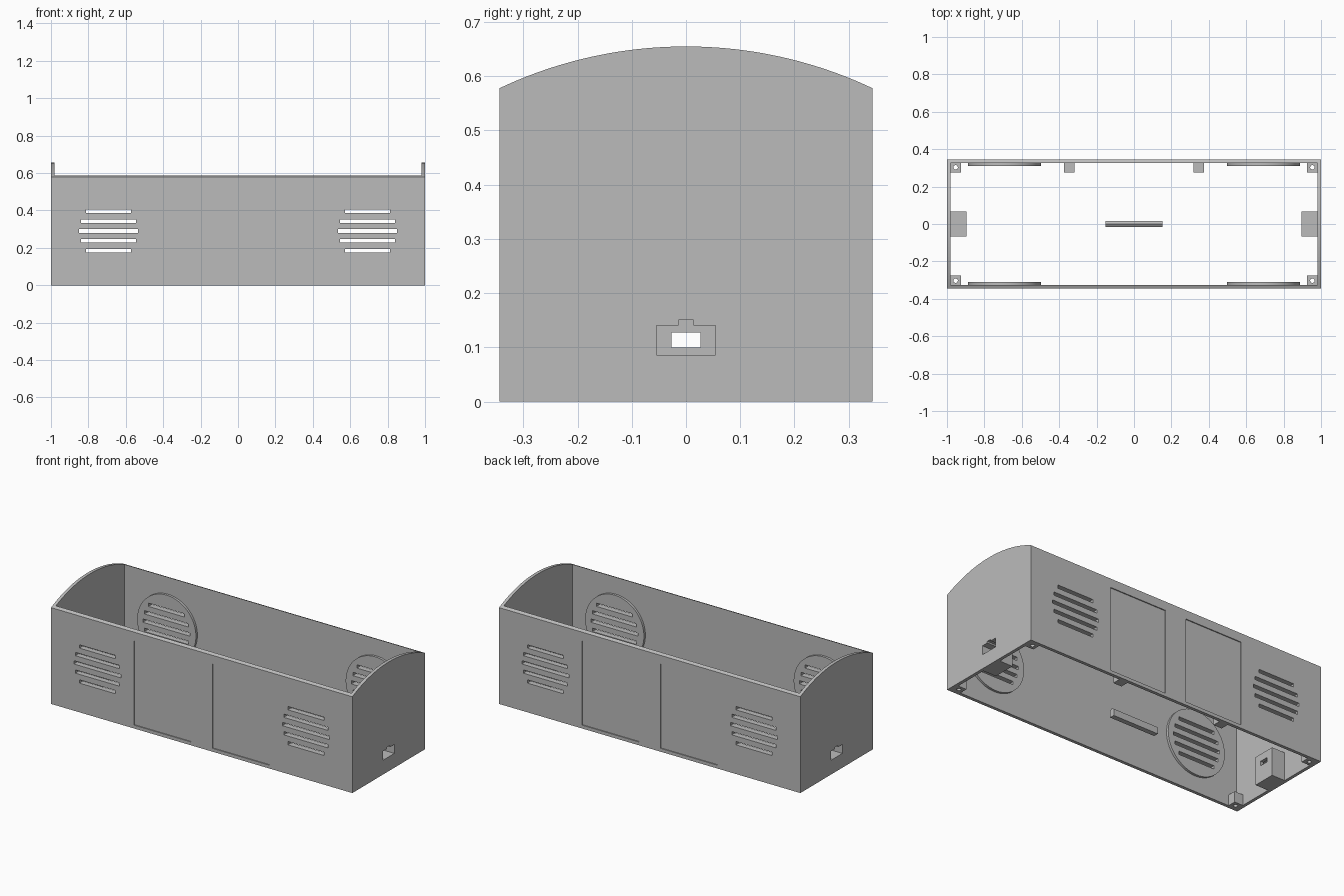
import bpy, bmesh, math
from mathutils import Matrix, Vector

if "Cube" in bpy.data.objects:
    bpy.data.objects.remove(bpy.data.objects["Cube"])

WALL = 0.019
HX, HY = 1.0, 0.344          # outer half length and half depth
EAVE, PEAK = 0.578, 0.655    # arch ends and crown

grey = bpy.data.materials.new("plain_grey")
grey.diffuse_color = (0.5, 0.5, 0.5, 1)
grey.use_nodes = True
grey.node_tree.nodes["Principled BSDF"].inputs["Base Color"].default_value = grey.diffuse_color


def finish(name, bm):
    bmesh.ops.recalc_face_normals(bm, faces=bm.faces)
    me = bpy.data.meshes.new(name)
    bm.to_mesh(me)
    bm.free()
    me.materials.append(grey)
    ob = bpy.data.objects.new(name, me)
    bpy.context.collection.objects.link(ob)
    return ob


def add_box(bm, x0, x1, y0, y1, z0, z1):
    size = Matrix.Diagonal((x1 - x0, y1 - y0, z1 - z0, 1))
    mid = Matrix.Translation(((x0 + x1) / 2, (y0 + y1) / 2, (z0 + z1) / 2))
    bmesh.ops.create_cube(bm, size=1, matrix=mid @ size)


def boxes(name, *dims):
    bm = bmesh.new()
    for d in dims:
        add_box(bm, *d)
    return finish(name, bm)


def prism_x(name, profile, x0, x1):
    """Extrude a closed (y, z) profile along x."""
    bm = bmesh.new()
    face = bm.faces.new([bm.verts.new((x0, y, z)) for y, z in profile])
    ext = bmesh.ops.extrude_face_region(bm, geom=[face])["geom"]
    bmesh.ops.translate(bm, vec=Vector((x1 - x0, 0, 0)),
                        verts=[v for v in ext if isinstance(v, bmesh.types.BMVert)])
    return finish(name, bm)


def cylinder(name, loc, radius, depth, axis, segs):
    bm = bmesh.new()
    rot = Matrix.Rotation(math.pi / 2, 4, "X") if axis == "Y" else Matrix()
    bmesh.ops.create_cone(bm, cap_ends=True, segments=segs, radius1=radius, radius2=radius,
                          depth=depth, matrix=Matrix.Translation(loc) @ rot)
    return finish(name, bm)


def cut(ob, *cutters):
    bpy.context.view_layer.objects.active = ob
    for c in cutters:
        mod = ob.modifiers.new("cut", "BOOLEAN")
        mod.operation, mod.solver, mod.object = "DIFFERENCE", "EXACT", c
        bpy.ops.object.modifier_apply(modifier=mod.name)


def smooth(ob):
    bpy.ops.object.select_all(action="DESELECT")
    ob.select_set(True)
    bpy.context.view_layer.objects.active = ob
    bpy.ops.object.shade_smooth_by_angle(angle=math.radians(30))


# Cutters: cavity, grille slots, shallow wall panels, end ports
cavity = boxes("cavity_cutter", (-HX + WALL, HX - WALL, -HY + WALL, HY - WALL, -1, 2))
GX, GZ = 0.692, 0.29
slots = boxes("slot_cutter", *[
    (s * GX - w, s * GX + w, -1, 1, GZ + r * 0.0525 - 0.01, GZ + r * 0.0525 + 0.01)
    for s in (-1, 1) for r, w in ((-2, .12), (-1, .147), (0, .157), (1, .147), (2, .12))])
P = 0.006
panels = boxes("panel_cutter", *[
    (x, x + 0.38, min(a, b), max(a, b), 0.02, 0.525)
    for x in (-0.45, 0.07) for a, b in ((-HY - 0.1, -HY + P), (HY + 0.1, HY - P))])
port_profile = [(-.054, .086), (.054, .086), (.054, .14), (.014, .14),
                (.014, .15), (-.014, .15), (-.014, .14), (-.054, .14)]
ports = [prism_x("port_cutter", port_profile, *r) for r in ((0.915, 1.1), (-1.1, -0.915))]
port_holes = boxes("port_hole_cutter", (-1.2, 1.2, -.027, .027, .1, .127))

# Shell: arched section run along the length, open top and bottom
R = (HY ** 2 + (PEAK - EAVE) ** 2) / (2 * (PEAK - EAVE))
a = math.asin(HY / R)
N = 40
arch = [(R * math.sin(a - 2 * a * i / N), PEAK - R + R * math.cos(a - 2 * a * i / N))
        for i in range(N + 1)]
shell = prism_x("arched_shell", [(-HY, 0), (HY, 0)] + arch, -HX, HX)
cut(shell, cavity, slots, panels, *ports, port_holes)

# Round grille pads on the inside of the long walls
for sx in (-1, 1):
    for sy in (-1, 1):
        pad = cylinder("grille_pad", (sx * GX, sy * (HY - WALL - 0.0065), GZ),
                       0.195, 0.015, "Y", 72)
        cut(pad, slots)
        smooth(pad)

# Port blocks on the inside of the end walls
for s, port in zip((1, -1), ports):
    x0, x1 = sorted((s * 0.895, s * (HX - WALL + 0.001)))
    block = boxes("port_block", (x0, x1, -.068, .068, 0, .17))
    cut(block, port, port_holes)

# Corner screw posts
for sx in (-1, 1):
    for sy in (-1, 1):
        xs = sorted((sx * 0.925, sx * (HX - WALL + 0.001)))
        ys = sorted((sy * 0.275, sy * (HY - WALL + 0.001)))
        post = boxes("screw_post", (*xs, *ys, 0, 0.065))
        hole = cylinder("screw_cutter", (sx * 0.954, sy * 0.303, 0), 0.012, 0.4, "Z", 24)
        cut(post, hole)
        bpy.data.objects.remove(hole)

# Square stops along the back wall
for s in (-1, 1):
    boxes("back_stop", (s * 0.345 - 0.028, s * 0.345 + 0.028, 0.275, HY - WALL + 0.001, 0, 0.065))

# Loose ridge-topped bar in the middle
prism_x("centre_bar", [(-.015, 0), (.015, 0), (.015, .04), (0, .05), (-.015, .04)], -0.152, 0.152)

for c in (cavity, slots, panels, port_holes, *ports):
    bpy.data.objects.remove(c)
